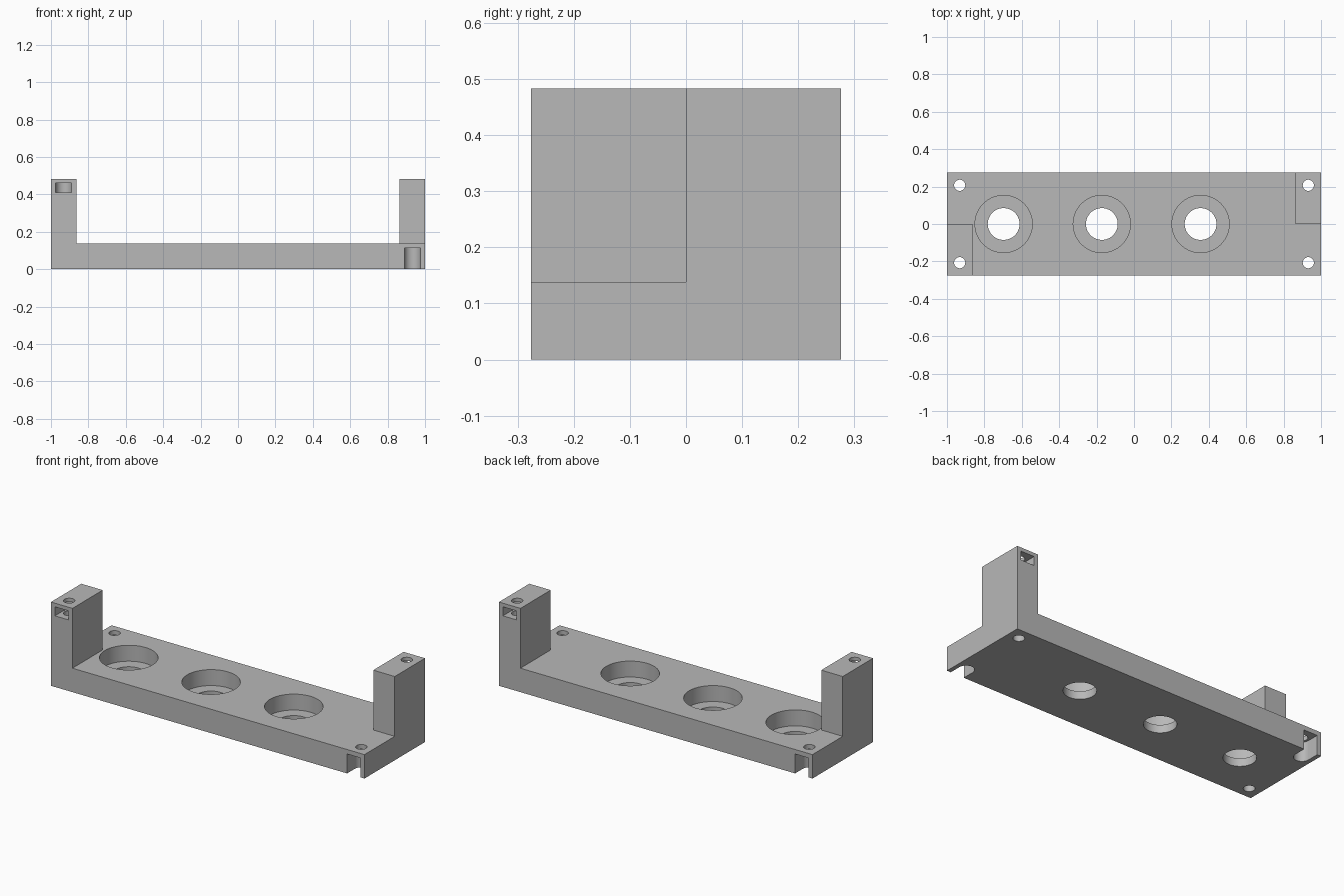
import bpy, bmesh, math

if "Cube" in bpy.data.objects:
    bpy.data.objects.remove(bpy.data.objects["Cube"])

grey = bpy.data.materials.new("plain grey")
grey.diffuse_color = (0.48, 0.48, 0.48, 1)
grey.use_nodes = True
grey.node_tree.nodes["Principled BSDF"].inputs["Base Color"].default_value = grey.diffuse_color


def prism(name, pts, z0, z1):
    """Extrude a plan outline from z0 up to z1."""
    bm = bmesh.new()
    face = bm.faces.new([bm.verts.new((x, y, z0)) for x, y in pts])
    ext = bmesh.ops.extrude_face_region(bm, geom=[face])
    for v in ext["geom"]:
        if isinstance(v, bmesh.types.BMVert):
            v.co.z = z1
    bmesh.ops.recalc_face_normals(bm, faces=bm.faces)
    me = bpy.data.meshes.new(name)
    bm.to_mesh(me)
    bm.free()
    me.materials.append(grey)
    ob = bpy.data.objects.new(name, me)
    bpy.context.collection.objects.link(ob)
    return ob


def arc(cx, cy, r, a0, a1, n):
    return [(cx + r * math.cos(a0 + (a1 - a0) * i / n),
             cy + r * math.sin(a0 + (a1 - a0) * i / n)) for i in range(n + 1)]


def circle(cx, cy, r, n=48):
    return arc(cx, cy, r, 0, 2 * math.pi, n)[:-1]


def cut(pts, z0, z1):
    """Subtract a prism from the bracket."""
    cutter = prism("cutter", pts, z0, z1)
    cutter.hide_render = True
    mod = body.modifiers.new("cut", "BOOLEAN")
    mod.operation = "DIFFERENCE"
    mod.solver = "EXACT"
    mod.object = cutter
    bpy.context.view_layer.objects.active = body
    bpy.ops.object.modifier_apply(modifier=mod.name)
    bpy.data.objects.remove(cutter)


W, H, BASE, POST = 0.276, 0.483, 0.138, 0.863
HX, HY = 0.932, 0.207

# Solid block, cleared above the base to leave two diagonal corner posts
body = prism("mounting_bracket", [(-1, -W), (1, -W), (1, W), (-1, W)], 0, H)
cut([(-1.1, 0), (-POST, 0), (-POST, -0.4), (1.1, -0.4),
     (1.1, 0), (POST, 0), (POST, 0.4), (-1.1, 0.4)], BASE, 0.6)

# Counterbored holes along the base
for x in (-0.697, -0.172, 0.356):
    cut(circle(x, 0, 0.153, 64), 0.046, 0.6)
    cut(circle(x, 0, 0.085, 64), -0.1, 0.2)

# Nut slots: near the top of each post, and under the two free corners
for s in (1, -1):
    slot = arc(-HX, -HY, 0.043, math.pi, 0, 24) + [(-HX + 0.043, -0.4), (-HX - 0.043, -0.4)]
    cut([(s * x, s * y) for x, y in slot], 0.41, 0.462)
    cut([(-s * x, s * y) for x, y in slot], -0.1, 0.112)

# Screw holes through all four corners
for sx in (-1, 1):
    for sy in (-1, 1):
        cut(circle(sx * HX, sy * HY, 0.03, 32), -0.1, 0.6)

bpy.ops.object.select_all(action="DESELECT")
body.select_set(True)
bpy.context.view_layer.objects.active = body
bpy.ops.object.shade_smooth_by_angle(angle=math.radians(30))
